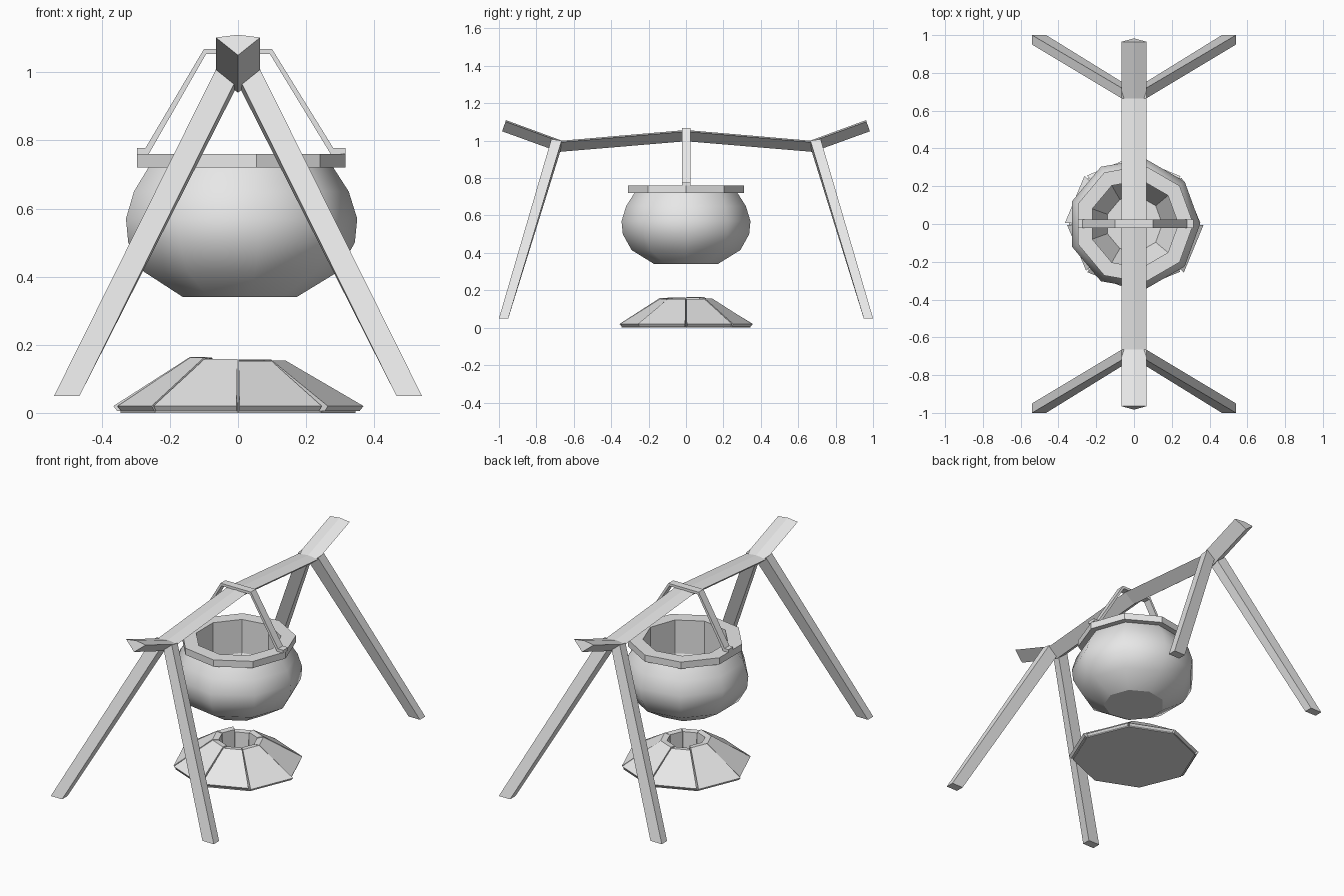
import bpy, bmesh, math, random
from mathutils import Vector

cube = bpy.data.objects.get("Cube")
if cube:
    bpy.data.objects.remove(cube)
random.seed(4)

iron = bpy.data.materials.new("plain_grey")
iron.use_nodes = True
grey = (0.8, 0.8, 0.8, 1)
iron.diffuse_color = grey
iron.node_tree.nodes["Principled BSDF"].inputs["Base Color"].default_value = grey


def finish(name, bm, smooth=False):
    bmesh.ops.recalc_face_normals(bm, faces=bm.faces)
    mesh = bpy.data.meshes.new(name)
    bm.to_mesh(mesh)
    bm.free()
    mesh.materials.append(iron)
    for p in mesh.polygons:
        p.use_smooth = smooth
    ob = bpy.data.objects.new(name, mesh)
    bpy.context.collection.objects.link(ob)
    return ob


def loft(name, rings, caps=True, loop=False, smooth=False):
    """Skin a list of closed rings of points."""
    bm = bmesh.new()
    vs = [[bm.verts.new(p) for p in ring] for ring in rings]
    n = len(rings[0])
    pairs = list(zip(vs, vs[1:])) + ([(vs[-1], vs[0])] if loop else [])
    for a, b in pairs:
        for i in range(n):
            j = (i + 1) % n
            bm.faces.new((a[i], a[j], b[j], b[i]))
    if caps:
        bm.faces.new(vs[0])
        bm.faces.new(vs[-1])
    return finish(name, bm, smooth)


def nonagon(r, z):
    return [(r * math.cos(math.tau * i / 9), r * math.sin(math.tau * i / 9), z)
            for i in range(9)]


# Cross beam: V section with a low ridge, sagging at the two leg joints
def beam_section(y, z, lean):
    return [(-0.065, y, z - 0.008), (0, y - lean * 0.1, z),
            (0.065, y, z - 0.008), (0, y + lean, z - 0.06)]


loft("cross_beam", [beam_section(-0.965, 1.11, -0.018), beam_section(-0.665, 1.0, -0.014),
                    beam_section(0, 1.057, 0),
                    beam_section(0.665, 1.0, 0.014), beam_section(0.965, 1.11, 0.018)])

# Four splayed legs
for sx, side in ((1, "left"), (-1, "right")):
    for sy, end in ((-1, "front"), (1, "back")):
        foot = [(0.465, 0.95, 0.05), (0.54, 0.95, 0.05), (0.54, 1, 0.05), (0.465, 1, 0.05)]
        top = [(0, 0.665, 0.965), (0.065, 0.665, 1.0), (0.065, 0.72, 1.008), (0.012, 0.72, 0.965)]
        loft(f"{end}_{side}_leg",
             [[(sx * x, sy * y, z) for x, y, z in ring] for ring in (foot, top)])

# Pot body, rounded outside
profile = [(0.172, 0.34), (0.295, 0.415), (0.343, 0.5), (0.35, 0.57), (0.325, 0.65), (0.28, 0.72)]
body = loft("pot_body", [nonagon(r, z) for r, z in profile], caps=False, smooth=True)
loft("pot_base", [nonagon(0.172, 0.34), nonagon(0.172, 0.342)])

# Flat-sided rim and pot lining
loft("pot_rim", [nonagon(0.315, 0.72), nonagon(0.315, 0.76),
                 nonagon(0.235, 0.76), nonagon(0.235, 0.72)], caps=False, loop=True)
lining = [nonagon(0.235, 0.72), nonagon(0.235, 0.56), nonagon(0.15, 0.4)]
lining_ob = loft("pot_lining", lining, caps=False)
lining_ob.data.flip_normals()
loft("pot_floor", [nonagon(0.15, 0.398), nonagon(0.15, 0.4)])

# Bail handle: bent flat strip with a foot on each side
outer = [(-0.297, 0.76), (-0.297, 0.777), (-0.272, 0.777), (-0.1, 1.068),
         (0.1, 1.068), (0.28, 0.777), (0.315, 0.777), (0.315, 0.76)]
inner = [(0.272, 0.76), (0.094, 1.053), (-0.094, 1.053), (-0.262, 0.76)]
loft("pot_handle", [[(x, y, z) for x, z in outer + inner] for y in (-0.022, 0.024)])

# Ring of eight leaning wedges around a central pit
half = math.pi / 8 - 0.012
for k in range(8):
    mid = math.pi / 8 + k * math.pi / 4
    lift = random.uniform(-0.008, 0.008)
    reach = random.uniform(-0.012, 0.008)
    section = [(0.02, 0.005), (0.35 + reach, 0.005), (0.362 + reach, 0.02),
               (0.14, 0.158 + lift), (0.105, 0.155 + lift), (0.1, 0.03), (0.02, 0.03)]
    loft(f"fire_wedge_{k + 1}",
         [[(r * math.cos(a), r * math.sin(a), z) for r, z in section]
          for a in (mid - half, mid + half)])

# Solid bed beneath the wedges
loft("fire_bed", [[(0.345 * math.cos(i * math.pi / 4), 0.345 * math.sin(i * math.pi / 4), z)
                   for i in range(8)] for z in (0, 0.006)])
